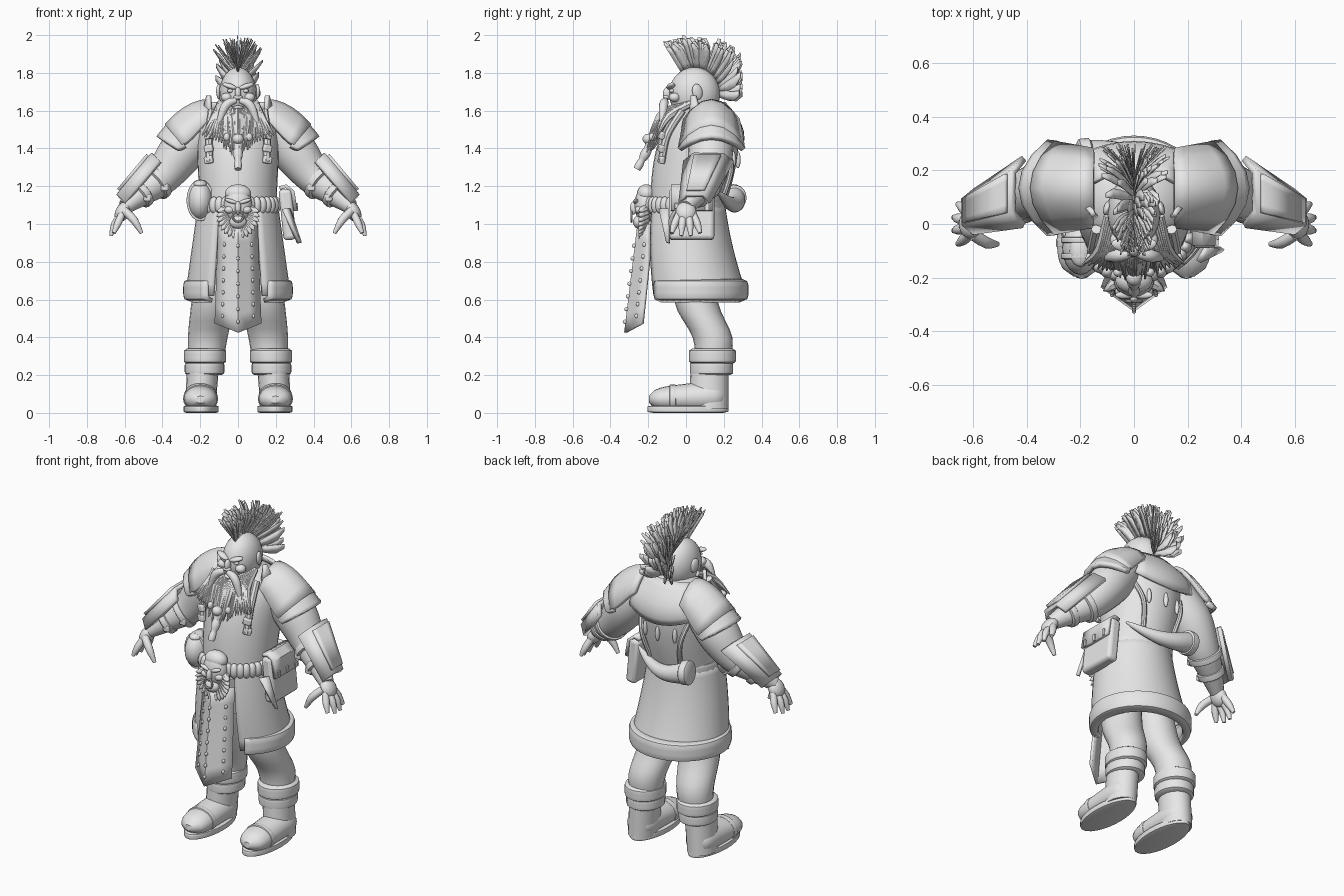
import bpy, bmesh, math, random
from math import sin, cos, pi
from mathutils import Vector, Matrix, Euler

random.seed(4)
if "Cube" in bpy.data.objects:
    bpy.data.objects.remove(bpy.data.objects["Cube"])

grey = bpy.data.materials.new("plain_grey")
grey.use_nodes = True
grey.diffuse_color = (.8, .8, .8, 1)
grey.node_tree.nodes["Principled BSDF"].inputs["Base Color"].default_value = grey.diffuse_color
made = []
UP, BACK = Vector((0, 0, 1)), Vector((0, 1, 0))


def finish(name, bm, both=False, thick=0, bevel=0):
    bmesh.ops.recalc_face_normals(bm, faces=bm.faces)
    mesh = bpy.data.meshes.new(name)
    bm.to_mesh(mesh)
    bm.free()
    mesh.materials.append(grey)
    ob = bpy.data.objects.new(name, mesh)
    bpy.context.collection.objects.link(ob)
    if thick:
        solidify = ob.modifiers.new("thickness", "SOLIDIFY")
        solidify.thickness, solidify.offset = thick, 0
    if bevel:
        rounding = ob.modifiers.new("bevel", "BEVEL")
        rounding.width, rounding.segments = bevel, 3
    if both:
        ob.modifiers.new("mirror", "MIRROR")
    made.append(ob)


def steps(count, start=0, end=1):
    return [start + (end - start) * k / count for k in range(count + 1)]


def along(points, t):
    """Smooth curve through points of any dimension."""
    f = t * (len(points) - 1)
    i = min(int(f), len(points) - 2)
    f -= i
    quad = points[max(i - 1, 0)], points[i], points[i + 1], points[min(i + 2, len(points) - 1)]
    return [b + (c - a) * f / 2 + (a - b * 5 / 2 + c * 2 - d / 2) * f * f
            + ((b - c) * 3 + d - a) / 2 * f ** 3 for a, b, c, d in zip(*quad)]


def curve(*points, count=12):
    return [along(points, t) for t in steps(count)]


def add_grid(bm, rows, wrap=False):
    verts = [[bm.verts.new(p) for p in row] for row in rows]
    n = len(rows[0])
    for a, b in zip(verts, verts[1:]):
        for i in range(n if wrap else n - 1):
            j = (i + 1) % n
            bm.faces.new((a[i], a[j], b[j], b[i]))
    return verts


def tube(name, *paths, sides=20, ref=BACK, flat=False, gap=0, both=False, thick=0):
    """Sweeps rings (x, y, z, radius[, second radius]); gap leaves the front open."""
    bm = bmesh.new()
    for path in paths:
        centres = [Vector(p[:3]) for p in path]
        rows = []
        for i, p in enumerate(path):
            t = UP if flat else (centres[min(i + 1, len(path) - 1)] - centres[max(i - 1, 0)]).normalized()
            u = t.cross(ref).normalized()
            v = u.cross(t)
            angles = steps(sides, gap - pi / 2, pi * 3 / 2 - gap)
            if not gap:
                angles.pop()
            rows.append([centres[i] + u * p[3] * cos(a) + v * p[-1] * sin(a) for a in angles])
        verts = add_grid(bm, rows, wrap=not gap)
        if not gap:
            bm.faces.new(verts[0])
            bm.faces.new(verts[-1])
    finish(name, bm, both, thick)


def band(name, at, half, wide, deep, **options):
    """Short padded ring with rounded rims, half its height either way."""
    rings = []
    for s in steps(8, -1):
        puff = 1 - s ** 8 / 7
        rings.append((*(Vector(at) + Vector(half) * s), wide * puff, deep * puff))
    tube(name, rings, **options)


def sheet(name, *grids, thick=.02, both=False):
    bm = bmesh.new()
    for rows in grids:
        add_grid(bm, rows)
    finish(name, bm, both, thick)


def solid(name, size, *places, box=False, turn=(0, 0, 0), both=False):
    bm = bmesh.new()
    for place in places:
        m = Matrix.LocRotScale(Vector(place), Euler(turn), Vector(size))
        if box:
            bmesh.ops.create_cube(bm, size=2, matrix=m)
        else:
            bmesh.ops.create_uvsphere(bm, u_segments=20, v_segments=14, radius=1, matrix=m)
    finish(name, bm, both, bevel=min(size) * .6 if box else 0)


# Barrel torso, flared coat skirt open at the front, padded hem, belt
trunk = []
for t in steps(20, 0, .98):
    taper = math.sqrt(1 - t ** 8)
    trunk.append((0, t / 10, 1.04 + t * .6, (.2 + t * .03) * taper, (.19 + sin(pi * t) * .03) * taper))
tube("torso", trunk, sides=32, flat=True)
tube("coat_skirt", [(0, t * t * .06, 1.12 - t / 2, .2 + t * .07, .195 + t * .06) for t in steps(8)],
     sides=36, flat=True, gap=.5, thick=.02)
band("coat_hem", (0, .055, .65), UP * .055, .28, .265, sides=36, flat=True, gap=.6, thick=.02)
tube("hips", [(0, .02, .8, .17, .13), (0, 0, 1.08, .19, .18)], flat=True)
band("belt", (0, 0, 1.1), UP * .035, .215, .21, sides=32, flat=True)
solid("belt_fur", (.025, .025, .045), *[(sin(a) * .21, -cos(a) * .2, 1.1) for a in steps(16, -1.3, 1.3)])

# Legs, boot cuffs, boots
tube("leg", curve((.17, .14, .25, .09), (.16, .14, .4, .105), (.13, .05, .6, .115), (.1, .02, .95, .1)),
     flat=True, both=True)
band("boot_cuff", (.175, .14, .3), UP * .04, .112, .125, flat=True, both=True)
band("boot_cuff_lining", (.177, .135, .235), UP * .035, .105, .115, flat=True, both=True)
tube("boot_shaft", [(.2, .12, .02, .08, .105), (.185, .125, .25, .085, .1)], flat=True, both=True)
foot = []
for t in steps(14, .01, .99):
    rounded = math.sqrt(1 - abs(2 * t - 1) ** 5)
    foot.append((.198, t * .42 - .2, .07 + t * .02, .09 * rounded, (.06 + t * .03) * rounded))
tube("boot_foot", foot, ref=UP, both=True)
band("boot_sole", (.195, .01, .02), UP * .02, .093, .215, sides=28, flat=True, both=True)
band("boot_strap", (.198, -.07, .075), BACK * .02, .093, .075, ref=UP, both=True)

# Arms with straps and an angled bracer plate
arm = [(.18, .12, 1.52, .11), (.3, .13, 1.38, .12), (.4, .11, 1.25, .095), (.5, .06, 1.17, .07), (.6, 0, 1.09, .04)]
tube("arm", curve(*arm, count=18), both=True)
forearm = Vector((.75, -.4, -.6)).normalized()
for name, t in (("upper", .58), ("lower", .78)):
    *spot, r = along(arm, t)
    band(name + "_bracer_strap", spot, forearm * .022, r + .012, r + .012, both=True)
    solid(name + "_strap_buckle", (.02, .015, .02), Vector(spot) + Vector((-.5, -.8, -.3)) * r, box=True, both=True)


def bracer(start, end, width):
    rows = []
    for t in (start, end):
        x, y, z, half = Vector((.45, .12, 1.37, .125)).lerp(Vector((.635, .045, 1.15, .075)), t)
        rows.append([(x - max(0, abs(s) - .6) / 10, y + s * half, z - max(0, abs(s) - .6) / 10)
                     for s in (-width, -width * .6, width * .6, width)])
    return rows


sheet("bracer_plate", bracer(0, 1, 1), thick=.025, both=True)
sheet("bracer_panel", [[Vector(p) + Vector((.012, 0, .012)) for p in row] for row in bracer(.08, .92, .6)], both=True)

# Hands
solid("palm", (.038, .055, .058), (.61, 0, 1.065), turn=(0, -.5, 0), both=True)
digits = [curve((.6, -.04, 1.07, .022), (.55, -.07, 1.02, .022), (.51, -.075, .95, .01), count=6)]
for side in (-1.5, -.5, .5, 1.5):
    curl = abs(side) * .015
    digits.append(curve((.615, side * .025, 1.05, .02), (.66 - curl, side * .04, 1, .02),
                        (.68 - curl, side * .05, .93 + curl, .01), count=6))
tube("fingers", *digits, sides=10, both=True)


# Layered shoulder plates, arched over the arm
def shoulder(start, end, lift):
    return [[(.15 + u * .27 - u * t * t / 10, .135 + (.14 + u * .03) * t,
              1.65 + lift - u * u * .18 - (.1 + u * .12 - u ** 3 * .16) * t * t) for t in steps(6, -1)]
            for u in steps(5, start, end)]


sheet("shoulder_plate", shoulder(0, .85, 0), thick=.025, both=True)
sheet("shoulder_rim", shoulder(.75, 1, -.015), thick=.03, both=True)
sheet("collar_point", [[(.14, .02, 1.56), (.19, .08, 1.57)], [(.15, .03, 1.68), (.16, .05, 1.68)]], both=True)

# Back mantle, hanging charms, straps, horn
sheet("back_mantle", [[(x * (1 + t / 3), .2 + sin(t * 2) * .1 - x * x * 2, 1.64 - t * .23 + x * x * t * 2)
                       for x in steps(8, -.15, .15)] for t in steps(6)])
solid("back_charms", (.013, .014, .045), *[(x, .275 - abs(x) / 4, 1.34) for x in (-.1, 0, .1)])
tube("back_strap", curve((.16, .2, 1.42, .014), (.13, .24, 1.3, .014), (.1, .2, 1.15, .014)), sides=8, both=True)
tube("horn", [(.2 - t * .38, .17 + sin(t * 2) * .09, 1.17 - sin(t * pi) * .05 - t * .03, .005 + .055 * t ** .7)
              for t in steps(14)])
band("horn_mouth", (-.18, .25, 1.14), (.025, .003, -.003), .07, .07)

# Pouches and sheath on the belt
solid("square_pouch", (.034, .12, .135), (.262, .03, 1.05), box=True, turn=(0, -.1, 0))
sheet("pouch_flap", [[(x, y, z) for y in steps(3, -.08, .14)]
                     for x, z in ((.22, 1.19), (.255, 1.2), (.29, 1.17), (.305, 1.07))])
solid("pouch_stitches", (.006, .01, .02), *[(.312, y, 1.09) for y in (-.05, .03, .11)], box=True)
sheet("knife_sheath", [[(.24, -.14, 1.08), (.27, -.09, 1.08)], [(.32, -.1, .9), (.33, -.09, .9)]])
solid("round_bag", (.068, .1, .105), (-.2, -.09, 1.125))
solid("bag_top", (.04, .06, .025), (-.2, -.1, 1.21))
for name, y in (("front", -.12), ("rear", -.06)):
    band(name + "_bag_strap", (-.2, y, 1.125), BACK * .012, .073, .11, ref=UP)

# Hanging studded apron, creased along its centre and ending in a point
def apron(s, t):
    x = s * (.1 + t * .02)
    return Vector((x, abs(x) * .75 - .25 - t * .07, 1 - t * .575 + abs(x) * .4 * t))


sheet("apron", [[apron(s, t) for s in steps(4, -1)] for t in steps(6)], thick=.015)
solid("apron_studs", (.008, .012, .011), *[apron(s, t) - BACK * .01 for s in (-.7, 0, .7) for t in steps(6, .2, .9)])

# Mask buckle with nose ring and fur
solid("mask_face", (.075, .058, .095), (0, -.215, 1.1))
solid("mask_crown", (.07, .05, .05), (0, -.21, 1.16))
solid("mask_nose", (.016, .018, .035), (0, -.278, 1.085))
solid("mask_chin", (.045, .03, .035), (0, -.25, 1.01))
solid("mask_brow", (.036, .014, .011), (.035, -.265, 1.12), turn=(0, -.3, 0), both=True)
solid("mask_cheek", (.026, .02, .02), (.045, -.25, 1.075), both=True)
tube("mask_ring", [(sin(a) * .028, -.288, 1.04 + cos(a) * .028, .006) for a in steps(16, 0, math.tau)], sides=8)
tube("mask_fur", *[[(sin(a) * (.06 + t * .055), -.215 - t * .035, 1.06 - t / 50 - cos(a) * (.07 + t * .05),
                     .025 * (1.05 - t * t)) for t in steps(4)] for a in steps(16, -1.8, 1.8)], sides=8)

# Head and face
solid("head", (.1, .135, .14), (0, .045, 1.69))
solid("nose_bridge", (.017, .022, .035), (0, -.1, 1.69))
solid("nostrils", (.025, .018, .014), (0, -.105, 1.67))
solid("lower_lip", (.03, .02, .012), (0, -.085, 1.615))
solid("brow", (.042, .022, .014), (.045, -.08, 1.73), turn=(0, -.3, .25), both=True)
solid("eye", (.017, .013, .011), (.04, -.074, 1.705), both=True)
solid("cheek", (.03, .03, .025), (.06, -.06, 1.67), both=True)
solid("ear", (.014, .028, .042), (.1, .06, 1.7), turn=(.2, 0, .3), both=True)

# Moustache, beard strands, braid, beads
tube("moustache", curve((.01, -.11, 1.655, .016), (.07, -.12, 1.62, .024), (.12, -.13, 1.47, .004)), sides=10, both=True)
strands = []
for x in steps(33, -.095, .095):
    middle = 1 - abs(x) / .095
    y = -.15 - middle * random.uniform(.05, .1)
    z = 1.47 - middle * random.uniform(.1, .17)
    strands.append(curve((x, .03 - min(.1, middle / 5), 1.64 - middle / 20, .018), (x * 1.3, -.09 - middle / 20, 1.57, .021),
                         (x * (2 - middle * 1.5), y, z, .003), count=6))
tube("beard", *strands, sides=7)
tube("beard_braid", [(0, -.1 - t * .16, 1.58 - t * .29, .035 - t * .022 + abs(sin(t * 15)) * .007) for t in steps(24)], sides=10)
solid("beard_bead", (.03, .03, .028), (0, -.2, 1.45))
solid("side_bead", (.017, .017, .022), (.06, -.18, 1.46), both=True)
tube("chest_strap", curve((.14, -.02, 1.6, .02), (.155, -.1, 1.47, .02), (.15, -.13, 1.33, .02)), sides=8, both=True)
solid("chest_buckles", (.024, .014, .02), *[(.155, -.13, z) for z in (1.34, 1.4, 1.47)], box=True, turn=(0, .2, .4), both=True)

# Mohawk of layered jagged hair cards, rooted on the crown
crest = [(-.13, 1.97), (0, 2), (.2, 1.98), (.3, 1.89), (.31, 1.62)]


def hair(t, reach):
    angle = 1 + t * 2.3
    root = Vector((0, .045 - cos(angle) * .13, 1.69 + sin(angle) * .13))
    return root.lerp(Vector((0, *along(crest, t))), reach)


cards = []
for i in range(150):
    t = random.random() * .92
    splay = random.uniform(-1, 1) * min(.14, .05 + t * .15)
    reach = random.uniform(.82, 1) - abs(splay) * 1.2
    cards.append([[hair(t + edge, k * reach) + Vector((splay * k, 0, 0)) for edge in (0, .08 * (1 - k ** 4 * .7))]
                  for k in steps(4)])
sheet("mohawk", *cards, thick=.004)

# Smooth shading with sharp creases
bpy.ops.object.select_all(action="DESELECT")
for ob in made:
    ob.select_set(True)
bpy.context.view_layer.objects.active = made[0]
bpy.ops.object.shade_smooth_by_angle(angle=math.radians(40))
